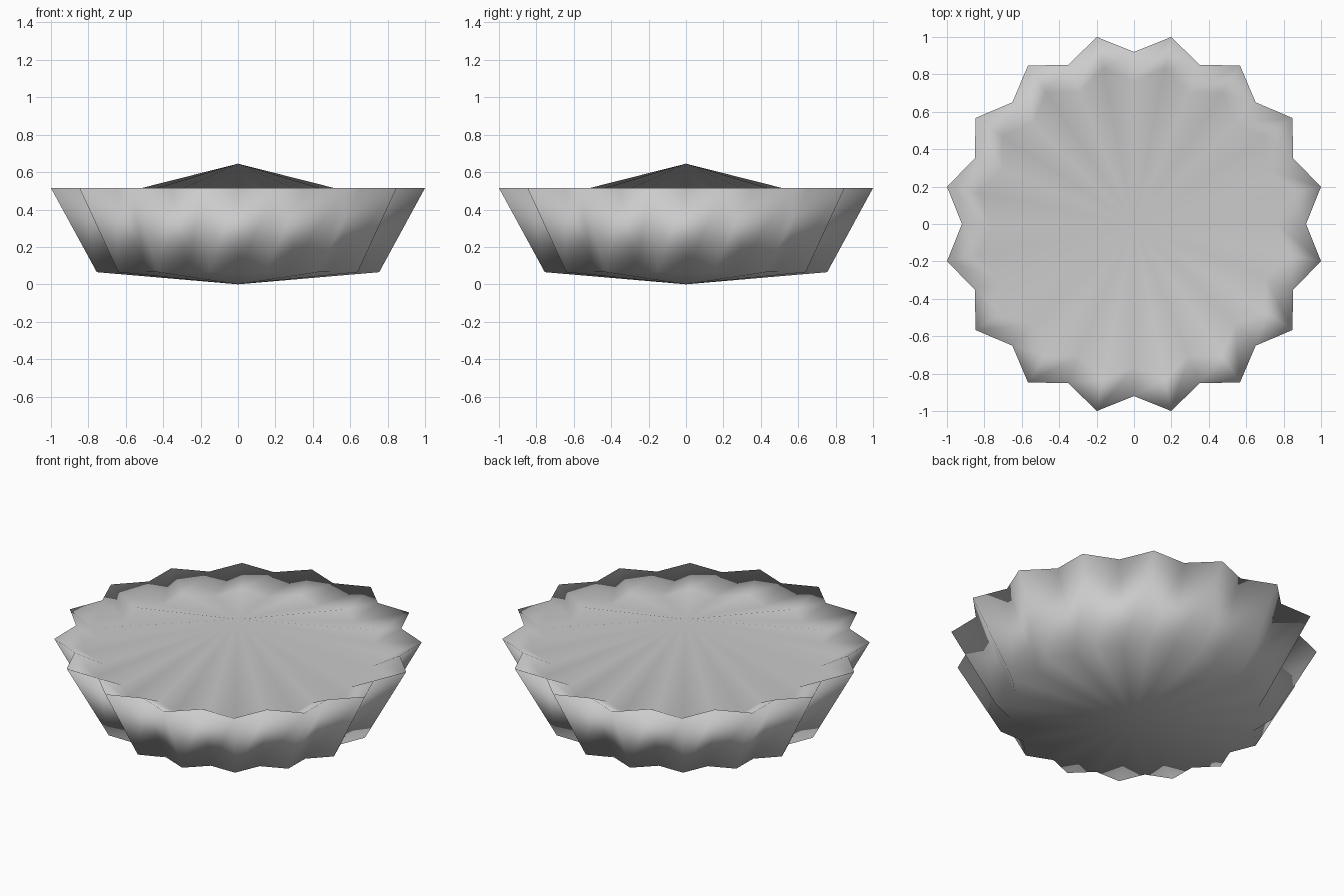
import bpy, bmesh, math

if "Cube" in bpy.data.objects:
    bpy.data.objects.remove(bpy.data.objects["Cube"])

FLUTES = 16
TIP_R, VALLEY_R = 1.0196, 0.92

# (scale, height) of each fluted ring: base edge, crust rim, filling edge
RINGS = [(0.755, 0.065), (1.0, 0.515), (0.83, 0.435)]
BASE_Z, PEAK_Z = 0.0, 0.645


def fluted_ring(bm, scale, z):
    verts = []
    for i in range(2 * FLUTES):
        a = math.pi * i / FLUTES
        r = (TIP_R if i % 2 else VALLEY_R) * scale
        verts.append(bm.verts.new((r * math.cos(a), r * math.sin(a), z)))
    return verts


bm = bmesh.new()
rings = [fluted_ring(bm, s, z) for s, z in RINGS]
bottom = bm.verts.new((0, 0, BASE_Z))
peak = bm.verts.new((0, 0, PEAK_Z))
n = 2 * FLUTES
for i in range(n):
    j = (i + 1) % n
    # shallow conical base
    bm.faces.new((bottom, rings[0][j], rings[0][i]))
    # outer crust wall and inner rim slope
    for lo, hi in zip(rings, rings[1:]):
        bm.faces.new((lo[i], lo[j], hi[j], hi[i]))
    # domed filling
    bm.faces.new((rings[-1][i], rings[-1][j], peak))
bmesh.ops.recalc_face_normals(bm, faces=bm.faces)
for f in bm.faces:
    f.smooth = True

mesh = bpy.data.meshes.new("fluted_tart")
bm.to_mesh(mesh)
bm.free()
bpy.context.collection.objects.link(bpy.data.objects.new("fluted_tart", mesh))
